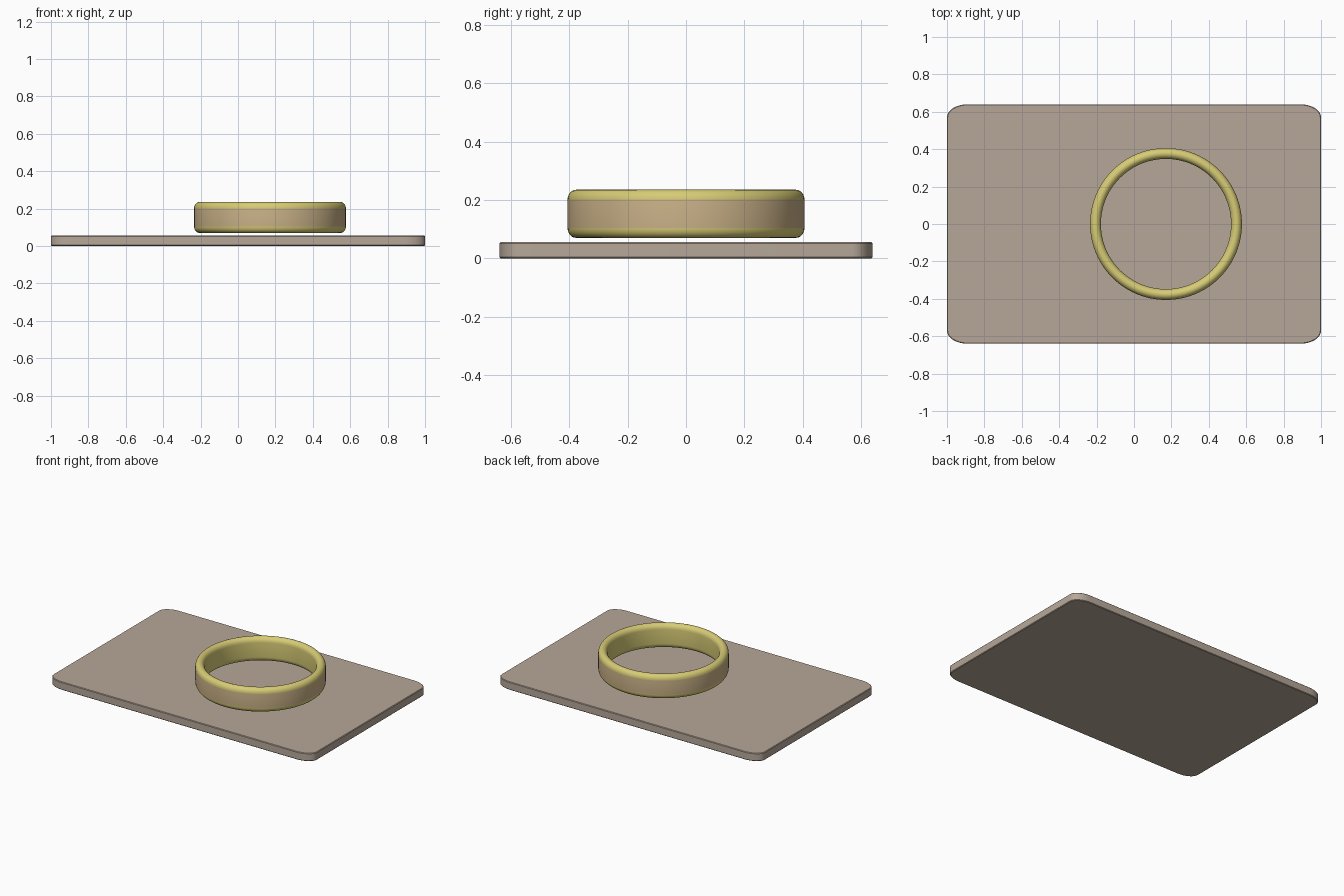
import bpy, bmesh, math

if "Cube" in bpy.data.objects:
    bpy.data.objects.remove(bpy.data.objects["Cube"])


def material(name, rgb):
    m = bpy.data.materials.new(name)
    m.diffuse_color = (*rgb, 1)
    m.use_nodes = True
    m.node_tree.nodes["Principled BSDF"].inputs["Base Color"].default_value = m.diffuse_color
    return m


def add_object(name, bm, mats):
    bmesh.ops.recalc_face_normals(bm, faces=bm.faces)
    me = bpy.data.meshes.new(name)
    bm.to_mesh(me)
    bm.free()
    for m in mats:
        me.materials.append(m)
    ob = bpy.data.objects.new(name, me)
    bpy.context.collection.objects.link(ob)
    bpy.ops.object.select_all(action='DESELECT')
    ob.select_set(True)
    bpy.context.view_layer.objects.active = ob
    bpy.ops.object.shade_smooth_by_angle(angle=math.radians(35))
    return ob


taupe = material("taupe", (0.47, 0.39, 0.32))
yellow = material("brass yellow", (0.68, 0.60, 0.18))
tan = material("warm tan", (0.60, 0.45, 0.25))

# Base plate: rounded rectangle with slightly elliptical corners
bm = bmesh.new()
HX, HY, RX, RY, H = 1.0, 0.64, 0.11, 0.07, 0.055
E = 0.004  # tiny edge softening
rings = []
for z, inset in ((0, E), (E, 0), (H - E, 0), (H, E)):
    loop = []
    for q, (sx, sy) in enumerate(((1, 1), (-1, 1), (-1, -1), (1, -1))):
        for i in range(9):
            a = math.pi / 2 * (q + i / 8)
            loop.append(bm.verts.new((sx * (HX - RX) + (RX - inset) * math.cos(a),
                                      sy * (HY - RY) + (RY - inset) * math.sin(a), z)))
    rings.append(loop)
for a, b in zip(rings, rings[1:]):
    for i in range(len(a)):
        j = (i + 1) % len(a)
        bm.faces.new((a[i], a[j], b[j], b[i]))
bm.faces.new(rings[0][::-1])
bm.faces.new(rings[-1])
add_object("base_plate", bm, [taupe])

# Floating ring: rounded profile revolved, with a tan outer band
CX, R_MID, HALF_W = 0.171, 0.377, 0.029
Z0, Z1, CAP = 0.07, 0.235, 0.034
profile = []
for i in range(13):  # top cap, outside to inside
    a = math.pi * i / 12
    profile.append((R_MID + HALF_W * math.cos(a), Z1 - CAP + CAP * math.sin(a)))
for i in range(13):  # bottom cap, inside to outside
    a = math.pi * (1 + i / 12)
    profile.append((R_MID + HALF_W * math.cos(a), Z0 + CAP + CAP * math.sin(a)))
bm = bmesh.new()
N, P = 96, len(profile)
grid = [[bm.verts.new((CX + r * math.cos(2 * math.pi * k / N),
                       r * math.sin(2 * math.pi * k / N), z)) for r, z in profile]
        for k in range(N)]
for k in range(N):
    a, b = grid[k], grid[(k + 1) % N]
    for i in range(P):
        j = (i + 1) % P
        f = bm.faces.new((a[i], b[i], b[j], a[j]))
        f.material_index = 1 if i == P - 1 else 0
add_object("ring", bm, [yellow, tan])
